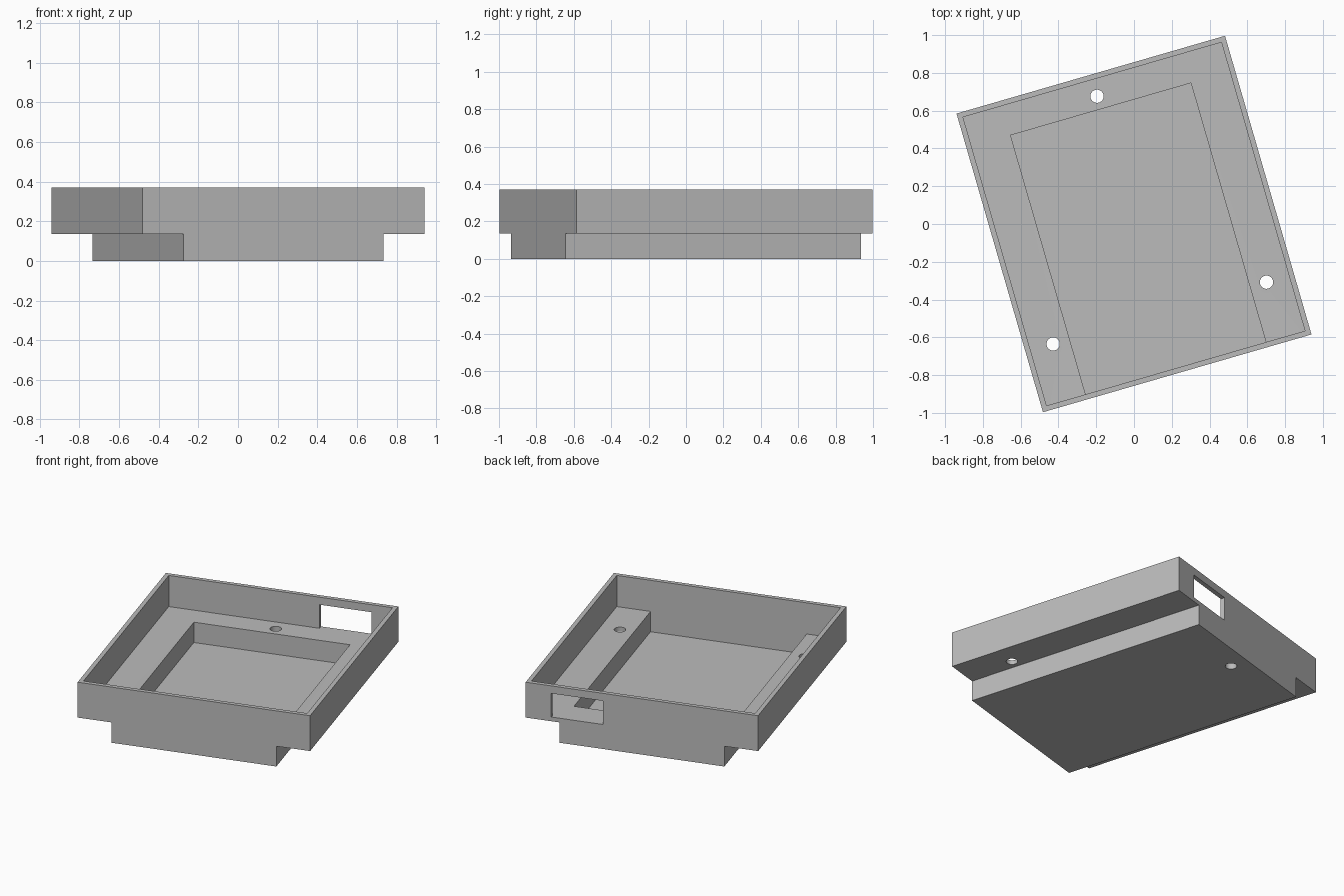
import bpy
import bmesh
import math
from mathutils import Matrix

if "Cube" in bpy.data.objects:
    bpy.data.objects.remove(bpy.data.objects["Cube"], do_unlink=True)

# Main dimensions (before the tray is turned about z)
HALF_W, HALF_L, HEIGHT = 0.74, 0.823, 0.37
BASE_W, STEP_Z = 0.525, 0.135
WALL = 0.028
LEDGE_Z = STEP_Z + WALL
INNER_W, INNER_L = HALF_W - WALL, HALF_L - WALL
TURN = math.radians(16.15)

grey = bpy.data.materials.new("plain grey")
grey.use_nodes = True
grey.diffuse_color = (0.5, 0.5, 0.5, 1)
grey.node_tree.nodes["Principled BSDF"].inputs["Base Color"].default_value = (0.5, 0.5, 0.5, 1)


def add_object(name, bm):
    bmesh.ops.recalc_face_normals(bm, faces=bm.faces)
    mesh = bpy.data.meshes.new(name)
    bm.to_mesh(mesh)
    bm.free()
    mesh.materials.append(grey)
    obj = bpy.data.objects.new(name, mesh)
    bpy.context.collection.objects.link(obj)
    return obj


def box(name, x, y, z):
    """Box from three (low, high) ranges."""
    bm = bmesh.new()
    size = [b - a for a, b in (x, y, z)]
    middle = [(a + b) / 2 for a, b in (x, y, z)]
    bmesh.ops.create_cube(bm, size=1, matrix=Matrix.Translation(middle) @ Matrix.Diagonal((*size, 1)))
    return add_object(name, bm)


def drill(name, x, y, radius=0.035):
    bm = bmesh.new()
    bmesh.ops.create_cone(bm, cap_ends=True, segments=32, radius1=radius, radius2=radius,
                          depth=1, matrix=Matrix.Translation((x, y, 0)))
    return add_object(name, bm)


# Stepped body: one T-shaped profile extruded from front to back
half = [(BASE_W, 0), (BASE_W, STEP_Z), (HALF_W, STEP_Z), (HALF_W, HEIGHT)]
profile = half + [(-x, z) for x, z in reversed(half)]
bm = bmesh.new()
face = bm.faces.new([bm.verts.new((x, -HALF_L, z)) for x, z in profile])
swept = bmesh.ops.extrude_face_region(bm, geom=[face])["geom"]
bmesh.ops.translate(bm, vec=(0, 2 * HALF_L, 0),
                    verts=[g for g in swept if isinstance(g, bmesh.types.BMVert)])
tray = add_object("stepped_tray", bm)

# Cavity, deep pocket, slot in the back wall and the three mounting holes
pocket_w = BASE_W - WALL
cutters = [
    box("cavity_cutter", (-INNER_W, INNER_W), (-INNER_L, INNER_L), (LEDGE_Z, 0.5)),
    box("pocket_cutter", (-pocket_w, pocket_w), (-INNER_L, 0.633), (WALL, 0.3)),
    box("slot_cutter", (0.247, 0.577), (0.7, 0.9), (LEDGE_Z, 0.32)),
    drill("back_hole_cutter", 0, 0.704),
    drill("left_hole_cutter", 0.588, -0.491),
    drill("right_hole_cutter", -0.588, -0.491),
]
for cutter in cutters:
    cutter.hide_render = True
    cut = tray.modifiers.new(cutter.name, "BOOLEAN")
    cut.operation = "DIFFERENCE"
    cut.solver = "EXACT"
    cut.object = cutter

# Bake the cuts, drop the cutters and turn the tray
graph = bpy.context.evaluated_depsgraph_get()
baked = bpy.data.meshes.new_from_object(tray.evaluated_get(graph))
tray.modifiers.clear()
tray.data = baked
for cutter in cutters:
    bpy.data.objects.remove(cutter, do_unlink=True)
tray.data.transform(Matrix.Rotation(TURN, 4, "Z"))

# Smooth hole walls, sharp edges elsewhere
bpy.ops.object.select_all(action="DESELECT")
tray.select_set(True)
bpy.context.view_layer.objects.active = tray
bpy.ops.object.shade_smooth_by_angle(angle=math.radians(30))
